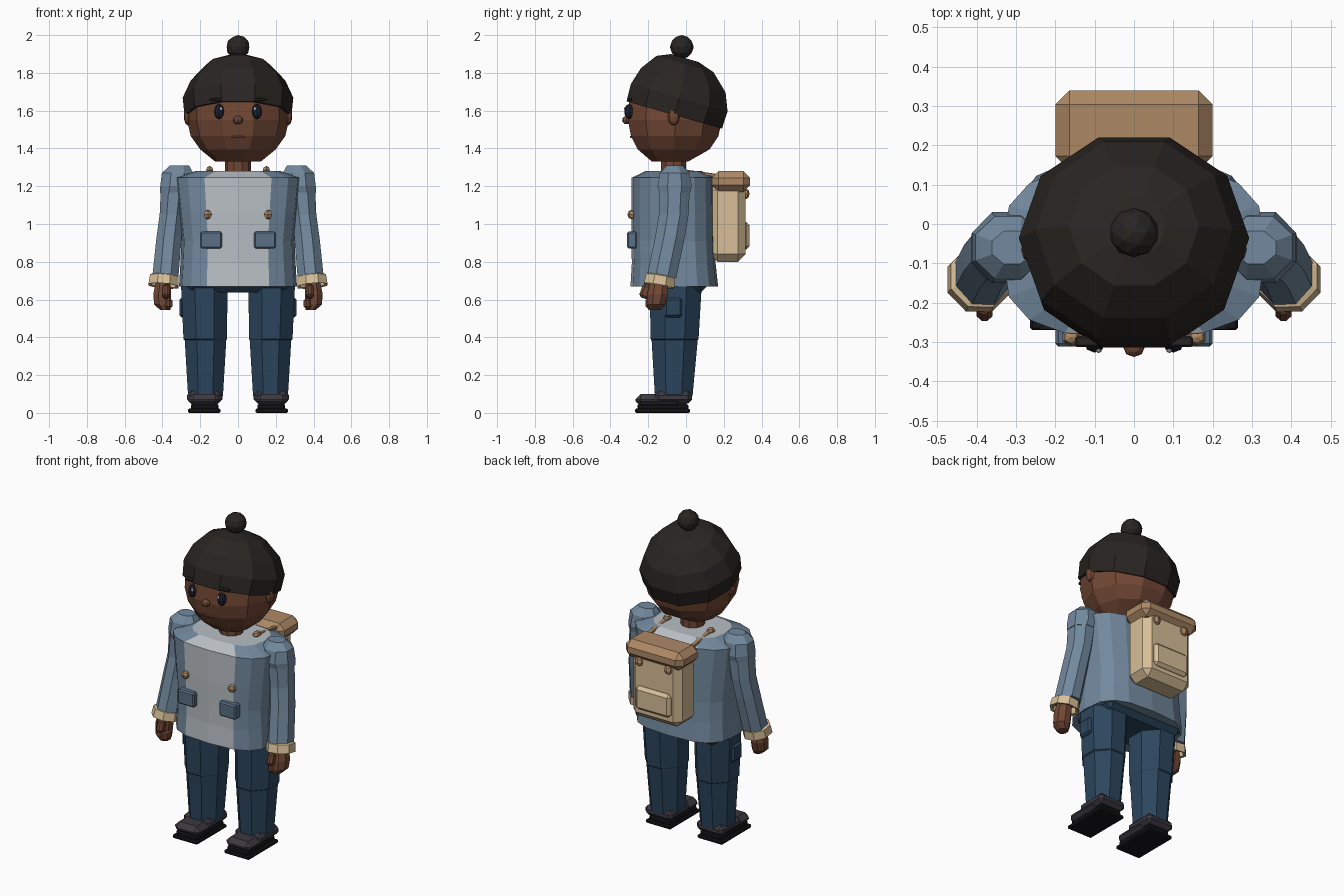
import bpy, bmesh
from math import sin, cos, pi, radians, copysign
from mathutils import Matrix, Vector


def material(name, *rgb):
    m = bpy.data.materials.new(name)
    m.diffuse_color = (*rgb, 1)
    return m


SKIN = material("skin", 0.17, 0.065, 0.035)
KNIT = material("dark_knit", 0.022, 0.018, 0.016)
JACKET = material("jacket_blue", 0.17, 0.25, 0.34)
SHIRT = material("shirt_grey", 0.48, 0.52, 0.55)
POCKET = material("pocket_blue", 0.10, 0.16, 0.24)
DENIM = material("denim", 0.025, 0.06, 0.11)
TAN = material("tan", 0.68, 0.52, 0.31)
LEATHER = material("leather", 0.42, 0.25, 0.13)
SHOE = material("shoe", 0.045, 0.04, 0.05)
SOLE = material("sole", 0.008, 0.008, 0.01)
EYE = material("eye", 0.012, 0.016, 0.03)
WHITE = material("glint", 0.8, 0.85, 0.9)
LIP = material("lip", 0.22, 0.06, 0.06)


def finish(name, bm, mats, mirror=False):
    bmesh.ops.recalc_face_normals(bm, faces=bm.faces)
    me = bpy.data.meshes.new(name)
    bm.to_mesh(me)
    bm.free()
    for m in mats:
        me.materials.append(m)
    ob = bpy.data.objects.new(name, me)
    bpy.context.collection.objects.link(ob)
    if mirror:
        ob.modifiers.new("Mirror", 'MIRROR').use_mirror_merge = False
    return ob


def loft_bm(rings, n, power=1, phase=0):
    """Stack of (x, y, z, rx, ry) superellipse rings, closed at both ends."""
    bm = bmesh.new()
    loops = []
    for x, y, z, rx, ry in rings:
        loop = []
        for i in range(n):
            a = 2 * pi * i / n + phase
            c, s = cos(a), sin(a)
            loop.append(bm.verts.new((x + rx * copysign(abs(c) ** power, c),
                                      y + ry * copysign(abs(s) ** power, s), z)))
        loops.append(loop)
    for a, b in zip(loops, loops[1:]):
        for i in range(n):
            j = (i + 1) % n
            bm.faces.new((a[i], a[j], b[j], b[i]))
    bm.faces.new(loops[0])
    bm.faces.new(loops[-1])
    return bm


def loft(name, rings, n, mat, mirror=False, phase=0):
    return finish(name, loft_bm(rings, n, 1, phase), [mat], mirror)


def box(name, lo, hi, mat, bevel=0.0, mirror=False, rot=None):
    lo, hi = Vector(lo), Vector(hi)
    bm = bmesh.new()
    bmesh.ops.create_cube(bm, size=1)
    bmesh.ops.scale(bm, vec=hi - lo, verts=bm.verts)
    if bevel:
        bmesh.ops.bevel(bm, geom=bm.edges[:], offset=bevel, segments=1,
                        affect='EDGES', profile=0.5)
    if rot:
        bmesh.ops.transform(bm, matrix=rot, verts=bm.verts)
    bmesh.ops.translate(bm, vec=(lo + hi) / 2, verts=bm.verts)
    return finish(name, bm, [mat], mirror)


def ball(name, c, r, mat, mirror=False, segs=8, rings=6):
    bm = bmesh.new()
    bmesh.ops.create_uvsphere(bm, u_segments=segs, v_segments=rings, radius=1)
    bmesh.ops.transform(bm, matrix=Matrix.Translation(c) @ Matrix.Diagonal((*r, 1)),
                        verts=bm.verts)
    return finish(name, bm, [mat], mirror)


# Head and neck
loft("head", [(0, -0.085, 1.33, 0.12, 0.10), (0, -0.065, 1.395, 0.20, 0.20),
              (0, -0.06, 1.465, 0.25, 0.243), (0, -0.058, 1.55, 0.27, 0.262),
              (0, -0.058, 1.65, 0.268, 0.255), (0, -0.03, 1.74, 0.20, 0.20)], 10, SKIN)
loft("neck", [(0, -0.066, 1.24, 0.07, 0.07), (0, -0.066, 1.36, 0.07, 0.07)], 10, SKIN)

# Face
ball("ear", (0.265, -0.065, 1.57), (0.022, 0.032, 0.048), SKIN, True)
ball("eye", (0.1, -0.302, 1.595), (0.027, 0.025, 0.04), EYE, True)
ball("eye_glint", (0.09, -0.322, 1.61), (0.008, 0.006, 0.01), WHITE, True, 6, 4)
ball("nose", (0, -0.315, 1.55), (0.027, 0.023, 0.022), SKIN)
box("mouth", (-0.035, -0.297, 1.455), (0.035, -0.27, 1.467), LIP, 0.004)
box("eyebrow", (0.08, -0.313, 1.65), (0.15, -0.285, 1.668), KNIT, 0.005, True)

# Knitted hat, tilted back, with pompom
hat = loft_bm([(0, 0, 0, 0.27, 0.262), (0, 0, 0, 0.283, 0.276),
               (0, 0, 0.095, 0.293, 0.28), (0, -0.005, 0.19, 0.25, 0.245),
               (0, -0.02, 0.275, 0.165, 0.165), (0, -0.03, 0.305, 0.08, 0.08)], 10)
bmesh.ops.transform(hat, matrix=Matrix.Translation((0, -0.062, 1.577))
                    @ Matrix.Rotation(radians(-16), 4, 'X'), verts=hat.verts)
finish("hat", hat, [KNIT])
pom = bmesh.new()
bmesh.ops.create_icosphere(pom, subdivisions=2, radius=0.063,
                           matrix=Matrix.Translation((0, -0.022, 1.937)))
finish("pompom", pom, [KNIT])

# Jacket with pale shirt showing down the front and across the collar
torso = loft_bm([(0, -0.062, 0.67, 0.312, 0.232), (0, -0.065, 0.79, 0.305, 0.222),
                 (0, -0.068, 0.91, 0.30, 0.220), (0, -0.07, 1.06, 0.315, 0.220),
                 (0, -0.07, 1.245, 0.335, 0.218), (0, -0.065, 1.28, 0.225, 0.15)], 16, 0.66)
torso.faces.ensure_lookup_table()
for f in torso.faces:
    c = f.calc_center_median()
    if abs(c.x) < 0.13 and (c.y < -0.2 or c.z > 1.25):
        f.material_index = 1
finish("jacket", torso, [JACKET, SHIRT])
box("jacket_pocket", (0.085, -0.312, 0.87), (0.2, -0.26, 0.96), POCKET, 0.008, True)
ball("jacket_button", (0.16, -0.288, 1.05), (0.025, 0.022, 0.025), LEATHER, True, 6, 4)

# Arms
loft("shoulder", [(0.335, -0.06, 1.165, 0.085, 0.088), (0.325, -0.06, 1.20, 0.094, 0.098),
                  (0.32, -0.06, 1.27, 0.09, 0.085), (0.31, -0.06, 1.31, 0.055, 0.045)],
     8, JACKET, True, pi / 8)
loft("sleeve", [(0.385, -0.13, 0.715, 0.075, 0.085), (0.365, -0.085, 0.93, 0.072, 0.085),
                (0.35, -0.065, 1.05, 0.07, 0.085), (0.335, -0.06, 1.22, 0.078, 0.088)],
     8, JACKET, True, pi / 8)
cuff = loft_bm([(0, 0, 0.025, 0.07, 0.07), (0, 0, -0.025, 0.07, 0.07),
                (0, 0, -0.028, 0.086, 0.088), (0, 0, 0.022, 0.082, 0.084),
                (0, 0, 0.028, 0.07, 0.07)], 8, 1, pi / 8)
bmesh.ops.transform(cuff, matrix=Matrix.Translation((0.392, -0.138, 0.70))
                    @ Matrix.Rotation(radians(-10), 4, 'X')
                    @ Matrix.Rotation(radians(-5), 4, 'Y'), verts=cuff.verts)
finish("cuff", cuff, [TAN], True)
loft("hand", [(0.385, -0.165, 0.545, 0.03, 0.035), (0.40, -0.158, 0.575, 0.048, 0.052),
              (0.402, -0.15, 0.63, 0.05, 0.06), (0.395, -0.143, 0.70, 0.042, 0.05)],
     8, SKIN, True, pi / 8)
box("thumb", (0.36, -0.24, 0.605), (0.40, -0.185, 0.68), SKIN, 0.013, True,
    Matrix.Rotation(radians(-20), 4, 'X'))
box("fingers", (0.348, -0.215, 0.55), (0.39, -0.14, 0.61), SKIN, 0.014, True)

# Trousers
box("hips", (-0.27, -0.2, 0.638), (0.27, 0.108, 0.72), DENIM, 0.03)
loft("trouser_leg", [(0.172, -0.065, 0.09, 0.100, 0.108), (0.172, -0.06, 0.385, 0.119, 0.132),
                     (0.174, -0.06, 0.39, 0.124, 0.137), (0.178, -0.055, 0.68, 0.134, 0.15)],
     8, DENIM, True, pi / 8)
box("cargo_pocket", (0.25, -0.115, 0.505), (0.31, -0.02, 0.61), DENIM, 0.012, True)

# Shoes
box("shoe_sole", (0.092, -0.27, 0), (0.264, 0.022, 0.022), SOLE, 0.006, True)
box("shoe_midsole", (0.102, -0.258, 0.015), (0.25, 0.012, 0.05), SOLE, 0.01, True)
box("shoe_toe", (0.09, -0.268, 0.035), (0.264, -0.02, 0.10), SHOE, 0.028, True)
box("shoe_ankle", (0.083, -0.165, 0.05), (0.27, 0.033, 0.115), SHOE, 0.022, True)

# Backpack
box("backpack_body", (-0.17, 0.128, 0.80), (0.17, 0.315, 1.22), TAN, 0.04)
box("backpack_lid", (-0.2, 0.137, 1.17), (0.2, 0.34, 1.28), LEATHER, 0.036)
box("backpack_pocket", (-0.12, 0.29, 0.865), (0.12, 0.337, 1.01), TAN, 0.018)
ball("backpack_buckle", (0.1, 0.317, 1.16), (0.028, 0.02, 0.028), LEATHER, True, 6, 4)
box("backpack_strap", (0.135, -0.03, 1.26), (0.162, 0.17, 1.278), LEATHER, 0.004, True,
    Matrix.Rotation(radians(-8), 4, 'X'))
ball("strap_clip", (0.15, -0.03, 1.285), (0.022, 0.03, 0.022), LEATHER, True, 6, 4)
